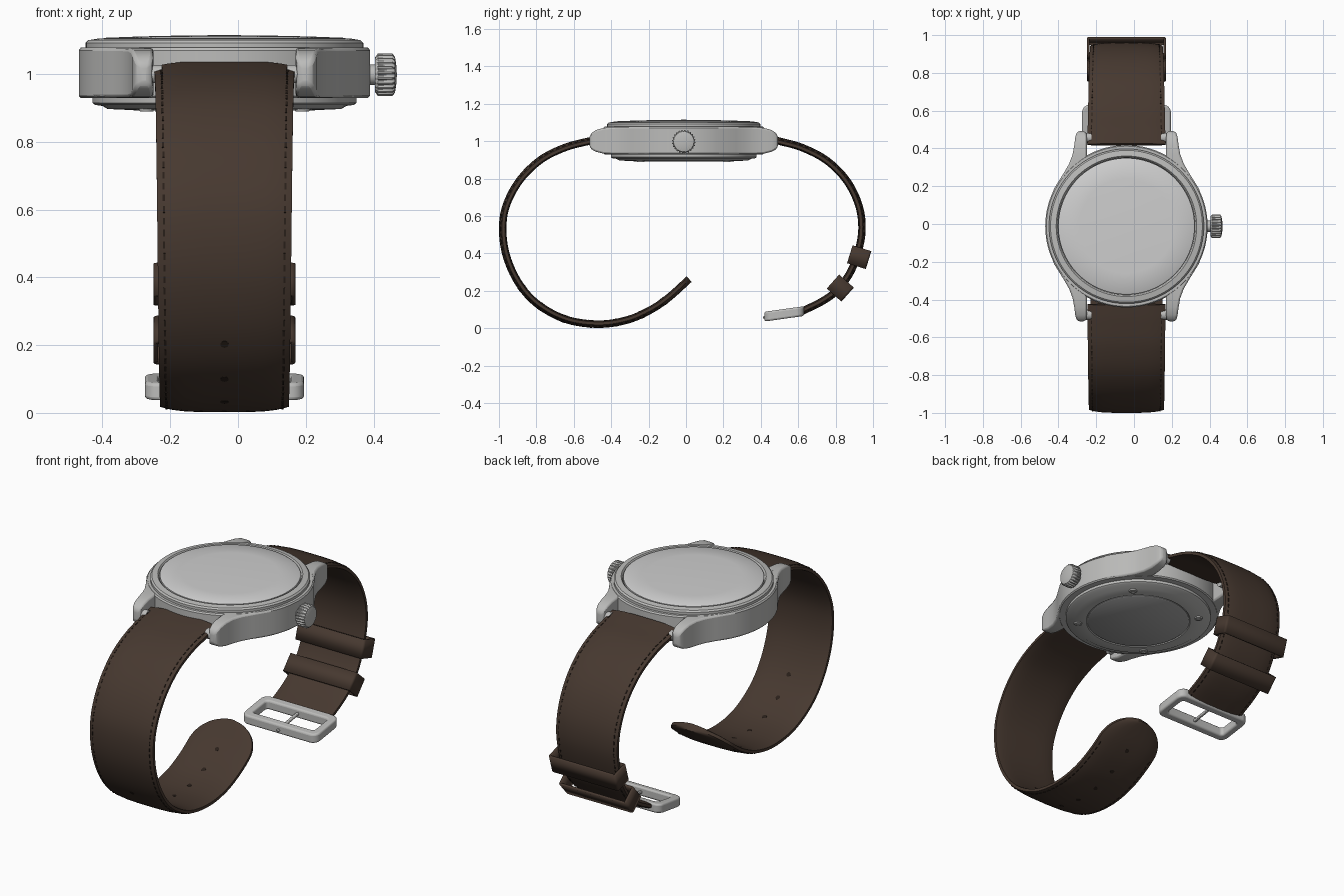
import bpy, bmesh, math
from mathutils import Vector, Matrix

if "Cube" in bpy.data.objects:
    bpy.data.objects.remove(bpy.data.objects["Cube"])

CX, CY = -0.04, -0.012
made = []


def material(name, *rgb):
    m = bpy.data.materials.new(name)
    m.use_nodes = True
    m.diffuse_color = (*rgb, 1)
    m.node_tree.nodes["Principled BSDF"].inputs["Base Color"].default_value = (*rgb, 1)
    return m


steel = material("brushed steel", 0.5, 0.5, 0.49)
glass = material("pale dial cover", 0.62, 0.62, 0.62)
back_grey = material("case back grey", 0.38, 0.38, 0.38)
leather = material("brown leather", 0.062, 0.04, 0.029)
dark = material("dark thread", 0.022, 0.014, 0.01)


def finish(name, bm, mat, bevel=0.0, segments=2):
    bmesh.ops.remove_doubles(bm, verts=bm.verts, dist=1e-5)
    bmesh.ops.recalc_face_normals(bm, faces=bm.faces)
    mesh = bpy.data.meshes.new(name)
    bm.to_mesh(mesh)
    bm.free()
    mesh.materials.append(mat)
    ob = bpy.data.objects.new(name, mesh)
    bpy.context.collection.objects.link(ob)
    if bevel:
        mod = ob.modifiers.new("Bevel", 'BEVEL')
        mod.width, mod.segments, mod.limit_method = bevel, segments, 'ANGLE'
    made.append(ob)
    return ob


def loft(bm, rings, cap=True, closed=False):
    """Skin a list of equally long closed rings."""
    vs = [[bm.verts.new(p) for p in r] for r in rings]
    n = len(vs[0])
    for a, b in zip(vs, vs[1:] + (vs[:1] if closed else [])):
        for i in range(n):
            j = (i + 1) % n
            bm.faces.new((a[i], a[j], b[j], b[i]))
    if cap and not closed:
        bm.faces.new(vs[0])
        bm.faces.new(vs[-1])


def lathe(name, profile, mat, place, segs=96, teeth=0.0, rim=None):
    """Turn (radius, height) points; notch the rim radius when teeth is set."""
    bm = bmesh.new()
    rings = []
    for r, h in profile:
        ring = []
        for i in range(segs):
            a = math.tau * i / segs
            q = r - teeth if (r == rim and i % 4 < 2) else r
            ring.append(place @ Vector((q * math.cos(a), q * math.sin(a), h)))
        rings.append(ring)
    loft(bm, rings, cap=False)
    bmesh.ops.dissolve_degenerate(bm, edges=bm.edges, dist=1e-6)
    return finish(name, bm, mat)


# Watch head: turned body, bezel, cover and back
head = Matrix.Translation((CX, CY, 0))
lathe("case_body", [(0, .93), (.424, .93), (.43, .936), (.43, 1.07), (.424, 1.078), (0, 1.078)], steel, head)
lathe("bezel", [(.41, 1.07), (.41, 1.092), (.402, 1.1), (.372, 1.105), (.365, 1.098), (.36, 1.07)], steel, head)
lathe("dial_cover", [(.361, 1.08), (.361, 1.103), (.355, 1.107), (.25, 1.111), (.12, 1.114), (0, 1.115)], glass, head)
lathe("case_back", [(.39, .935), (.39, .915), (.382, .909), (.36, .906), (.345, .897), (.28, .894),
                    (.276, .899), (0, .899)], steel, head)
lathe("case_back_plate", [(.272, .905), (.272, .896), (.266, .892), (0, .892)], back_grey, head)
for k in range(4):
    a = math.pi / 4 + k * math.pi / 2
    spot = Matrix.Translation((CX + .325 * math.cos(a), CY + .325 * math.sin(a), .89))
    lathe("back_screw", [(0, .003), (.01, .003), (.012, 0), (.02, 0), (.022, .004), (.022, .02)], steel, spot, 24)

# Lugs: y, inner x, outer x, bottom z, top z
SECTIONS = [(.12, .21, .413, .931, 1.077), (.2, .21, .383, .931, 1.077), (.28, .21, .333, .931, 1.077),
            (.33, .21, .304, .931, 1.077), (.38, .21, .285, .931, 1.076), (.43, .21, .276, .934, 1.071),
            (.47, .21, .271, .944, 1.06), (.492, .213, .265, .956, 1.045), (.504, .222, .254, .972, 1.025)]
for sx, side in ((1, "left"), (-1, "right")):
    for sy, end in ((-1, "front"), (1, "back")):
        bm = bmesh.new()
        loft(bm, [[(CX + sx * x, CY + sy * y, z) for x, z in ((a, b), (c, b), (c, t), (a, t))]
                  for y, a, c, b, t in SECTIONS])
        finish(f"{end}_{side}_lug", bm, steel, .009)
        # Spring bar ends beside the strap
        pin = Matrix.Translation((CX + sx * .2, CY + sy * .468, 1.0)) @ Matrix.Rotation(math.pi / 2, 4, 'Y')
        lathe("spring_bar_end", [(0, -.016), (.027, -.016), (.027, .016), (0, .016)], steel, pin, 20)

# Winding crown
to_x = Matrix.Translation((.405, CY, .998)) @ Matrix.Rotation(math.pi / 2, 4, 'Y')
lathe("crown_stem", [(.03, -.04), (.03, .01)], steel, to_x, 32)
lathe("crown", [(0, 0), (.052, 0), (.063, .008), (.063, .05), (.054, .058), (.03, .062), (0, .064)],
      steel, to_x, 96, .006, .063)


class Path:
    """Smooth curve through (y, z) points, measured by length."""

    def __init__(self, pts, sign):
        pts = [Vector(p) for p in pts]
        ext = [2 * pts[0] - pts[1]] + pts + [2 * pts[-1] - pts[-2]]
        self.p, self.sign = [], sign
        for a, b, c, d in zip(ext, ext[1:], ext[2:], ext[3:]):
            for k in range(16):
                t = k / 16
                self.p.append(.5 * (2 * b + (c - a) * t + (2 * a - 5 * b + 4 * c - d) * t * t
                                    + (3 * b - a - 3 * c + d) * t ** 3))
        self.p.append(pts[-1])
        self.s = [0]
        for a, b in zip(self.p, self.p[1:]):
            self.s.append(self.s[-1] + (b - a).length)
        self.length = self.s[-1]

    def point(self, s):
        s = min(max(s, 0), self.length)
        i = next((i for i in range(len(self.s) - 1) if self.s[i + 1] >= s), len(self.s) - 2)
        return self.p[i].lerp(self.p[i + 1], (s - self.s[i]) / (self.s[i + 1] - self.s[i]))

    def frame(self, s):
        """Matrix with columns: across, along, outward, position."""
        p = self.point(s)
        t = (self.point(s + .01) - self.point(s - .01)).normalized()
        m = Matrix.Identity(4)
        m.col[1] = (0, t.x, t.y, 0)
        m.col[2] = (0, t.y * self.sign, -t.x * self.sign, 0)
        m.col[3] = (CX, p.x, p.y, 1)
        return m


def outer(u):
    return .023 - .016 * u ** 4


def make_strap(name, path, w0, w1, tip):
    L = path.length
    width = lambda s: w0 + (w1 - w0) * min(1, s / (.7 * L))
    rows = [(s, width(s)) for s in ((L - tip) * k / 80 for k in range(81))]
    if tip:
        rows += [(L - tip + tip * math.sin(a), w1 * math.cos(a)) for a in (k * math.pi / 32 for k in range(1, 16))]
        rows.append((L, .01))
    us = [-1, -.93, -.8, -.6, -.3, 0, .3, .6, .8, .93, 1]
    section = [(u, outer(u)) for u in us] + [(u, -.017 + .008 * u ** 6) for u in reversed(us)]
    bm = bmesh.new()
    loft(bm, [[path.frame(s) @ Vector((u * w, 0, h)) for u, h in section] for s, w in rows])
    finish(name, bm, leather)
    # Stitching dashes along both edges
    bm = bmesh.new()
    s = .06
    while s < L - tip:
        for u in (-.9, .9):
            m = path.frame(s) @ Matrix.Translation((u * width(s), 0, outer(u) - .001))
            bmesh.ops.create_cube(bm, size=1, matrix=m @ Matrix.Diagonal((.006, .02, .006, 1)))
        s += .034
    finish(name + "_stitching", bm, dark)


front = Path([(-.425, 1.015), (-.52, .997), (-.65, .962), (-.78, .895), (-.89, .785), (-.96, .65), (-.977, .52),
              (-.955, .38), (-.89, .24), (-.79, .13), (-.64, .05), (-.47, .025), (-.32, .046), (-.2, .096),
              (-.1, .162), (.015, .265)], 1)
rear = Path([(.42, 1.018), (.5, .997), (.62, .963), (.75, .895), (.855, .79), (.92, .66), (.938, .53),
             (.915, .4), (.87, .29), (.8, .2), (.72, .143), (.615, .092)], -1)
make_strap("front_strap", front, .207, .19, .17)
make_strap("rear_strap", rear, .207, .187, 0)

# Adjustment holes, shown as dark plugs on both faces
for k in range(7):
    lathe("strap_hole", [(0, -.018), (.012, -.018), (.012, .024), (0, .024)], dark,
          front.frame(front.length - .18 - .14 * k), 20)

# Strap keepers: open rectangular loops
for name, y, z in (("upper_keeper", .926, .38), ("lower_keeper", .825, .215)):
    s = min((k * .005 for k in range(int(rear.length / .005))),
            key=lambda v: (rear.point(v) - Vector((y, z))).length)
    m = rear.frame(s)
    m.col[3] = (CX, y, z, 1)
    bm = bmesh.new()
    bmesh.ops.create_cube(bm, size=1, matrix=m @ Matrix.Diagonal((.42, .1, .105, 1)))
    along = m.col[1].to_3d()
    bmesh.ops.delete(bm, geom=[f for f in bm.faces if abs(f.normal.dot(along)) > .9], context='FACES_ONLY')
    ob = finish(name, bm, leather, .012, 3)
    wall = ob.modifiers.new("Wall", 'SOLIDIFY')
    wall.thickness, wall.offset = .014, -1

# Buckle frame
BY, BZ = .525, .077


def rounded(hx, hy, r, lift):
    pts = []
    for k in range(28):
        a = math.tau * (k % 7 / 6 / 4 + k // 7 / 4)
        q = k // 7
        x = (hx - r) * (1 if q in (0, 3) else -1) + r * math.cos(a)
        y = (hy - r) * (1 if q < 2 else -1) + r * math.sin(a)
        pts.append((CX + x, BY + y, BZ + .14 * y + lift))
    return pts


bm = bmesh.new()
loft(bm, [rounded(.235, .106, .04, -.026), rounded(.235, .106, .04, .026),
          rounded(.192, .064, .018, .026), rounded(.192, .064, .018, -.026)], closed=True)
finish("buckle_frame", bm, steel, .01, 3)

# Buckle tongue
bm = bmesh.new()
tilt = Matrix.Translation((CX, .515, .074)) @ Matrix.Rotation(.16, 4, 'X')
bmesh.ops.create_cube(bm, size=1, matrix=tilt @ Matrix.Diagonal((.016, .21, .014, 1)))
finish("buckle_tongue", bm, steel, .004)

bpy.ops.object.select_all(action='DESELECT')
for ob in made:
    ob.select_set(True)
bpy.context.view_layer.objects.active = made[0]
bpy.ops.object.shade_smooth_by_angle(angle=math.radians(35))
